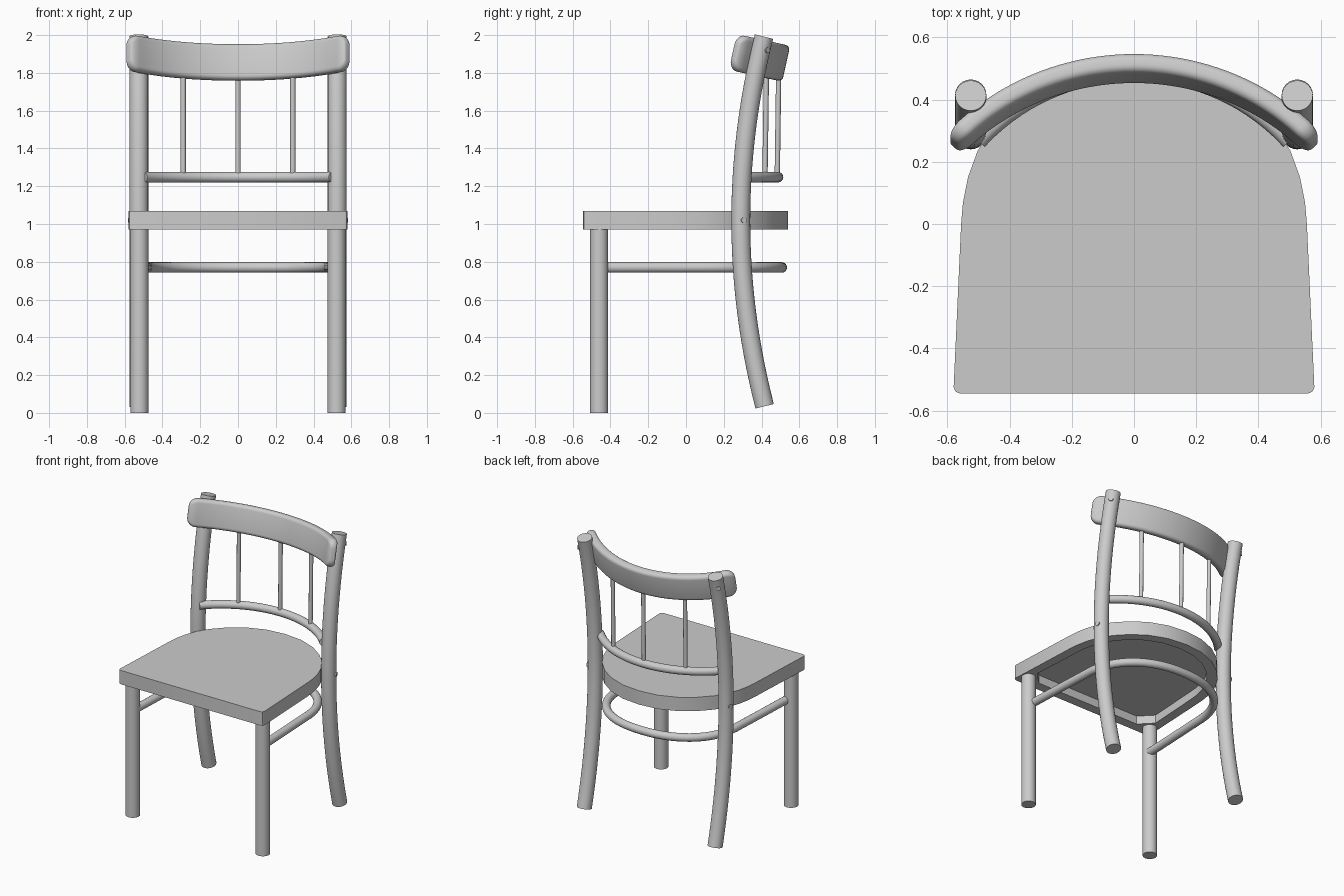
import bpy, bmesh, math
from mathutils import Vector

if "Cube" in bpy.data.objects:
    bpy.data.objects.remove(bpy.data.objects["Cube"])


def finish(name, bm, angle=40):
    bmesh.ops.recalc_face_normals(bm, faces=bm.faces)
    me = bpy.data.meshes.new(name)
    bm.to_mesh(me)
    bm.free()
    ob = bpy.data.objects.new(name, me)
    bpy.context.collection.objects.link(ob)
    bpy.ops.object.select_all(action='DESELECT')
    ob.select_set(True)
    bpy.context.view_layer.objects.active = ob
    bpy.ops.object.shade_smooth_by_angle(angle=math.radians(angle))
    return ob


def loft(name, rings, angle=40):
    """Skin a list of equal-length point rings and cap both ends."""
    bm = bmesh.new()
    vs = [[bm.verts.new(p) for p in ring] for ring in rings]
    n = len(vs[0])
    for a, b in zip(vs, vs[1:]):
        for i in range(n):
            j = (i + 1) % n
            bm.faces.new((a[i], a[j], b[j], b[i]))
    bm.faces.new(vs[0])
    bm.faces.new(vs[-1])
    return finish(name, bm, angle)


def tube(name, path, r, normal, sides=24):
    """Round tube along a planar path; normal is the plane's normal."""
    path = [Vector(p) for p in path]
    nrm = Vector(normal).normalized()
    rings = []
    for i, p in enumerate(path):
        t = (path[min(i + 1, len(path) - 1)] - path[max(i - 1, 0)]).normalized()
        side = t.cross(nrm)
        rings.append([p + r * (math.cos(a) * nrm + math.sin(a) * side)
                      for a in (2 * math.pi * k / sides for k in range(sides))])
    return loft(name, rings)


def leg_y(z):
    return 0.29 + 0.125 * ((z - 1.02) / 0.98) ** 2


# Legs and pegs
for sx, tag in ((-1, "left"), (1, "right")):
    tube("front_leg_" + tag, [(sx * 0.522, -0.46, 0), (sx * 0.522, -0.46, 1.02)], 0.048, (1, 0, 0))
    zs = [0.035 + 1.957 * i / 28 for i in range(29)]
    tube("back_leg_" + tag, [(sx * 0.525, leg_y(z), z) for z in zs], 0.05, (1, 0, 0))
    for part, z, az in (("upper_peg_", 1.92, 45), ("lower_peg_", 1.02, 20)):
        d = Vector((sx * math.cos(math.radians(az)), math.sin(math.radians(az)), 0))
        c = Vector((sx * 0.525, leg_y(z), z))
        tube(part + tag, [c + d * 0.03, c + d * 0.056], 0.016, (0, 0, 1), 16)

# Seat: flat top, hollow underneath, with corner blocks at the front
half = [(0.56, -0.545), (0.574, -0.539), (0.58, -0.525), (0.556, 0), (0.55, 0.07),
        (0.534, 0.15), (0.503, 0.235), (0.45, 0.32), (0.37, 0.405), (0.27, 0.475),
        (0.14, 0.525)]
outer = [Vector(p) for p in half] + [Vector((0, 0.54))]
outer += [Vector((-x, y)) for x, y in reversed(half)]
n = len(outer)
inner = []
for i, p in enumerate(outer):
    t = (outer[(i + 1) % n] - outer[i - 1]).normalized()
    inner.append(p + 0.07 * Vector((-t.y, t.x)))
for i, (x, y) in enumerate([(0.42, -0.475), (0.465, -0.43), (0.508, -0.385)]):
    inner[i], inner[n - 1 - i] = Vector((x, y)), Vector((-x, y))
loft("seat", [[(p.x, p.y, z) for p in ring] for ring, z in
              ((outer, 1.07), (outer, 0.97), (inner, 0.97), (inner, 1.03))], 30)

# Bent stretcher hoop below the seat
hoop = [(0.505, -0.45, 0.77), (0.495, -0.2, 0.77)]
for i in range(41):
    a = math.pi * i / 40
    c, s = math.cos(a), math.sin(a)
    hoop.append((0.482 * math.copysign(abs(c) ** 0.9, c), 0.08 + 0.427 * abs(s) ** 0.9, 0.77))
hoop += [(-0.495, -0.2, 0.77), (-0.505, -0.45, 0.77)]
tube("stretcher_hoop", hoop, 0.028, (0, 0, 1), 16)


# Curved lower back rail
def rail_y(x):
    return 0.487 - 0.68 + math.sqrt(0.68 ** 2 - x * x)


tube("lower_back_rail", [(x, rail_y(x), 1.248) for x in (0.5 - i / 32 for i in range(33))],
     0.028, (0, 0, 1), 16)

# Spindles
for x, tag in ((-0.29, "left"), (0, "middle"), (0.29, "right")):
    tube("spindle_" + tag, [(x, rail_y(x) - 0.004, 1.25), (x, rail_y(x) + 0.004, 1.82)],
         0.014, (1, 0, 0), 12)

# Top rail: rounded section swept on a tilted arc, with rounded ends
tilt = math.radians(12.5)
back = Vector((0, math.cos(tilt), -math.sin(tilt)))
up = Vector((0, math.sin(tilt), math.cos(tilt)))
base, R, H, T = Vector((0, 0.5, 1.855)), 0.8, 0.097, 0.031
L, C, RT = 0.81 * R, 0.055, 0.02
stations = []
for k in range(9):
    a = math.pi / 2 * (1 - k / 8)
    stations.append((-(L - C + C * math.sin(a)), C * (1 - math.cos(a)), RT * (1 - math.cos(a))))
flat = [(-(L - C) + 2 * (L - C) * i / 40, 0, 0) for i in range(1, 40)]
stations = stations + flat + [(-s, dh, dt) for s, dh, dt in reversed(stations)]
rings = []
for s, dh, dt in stations:
    h, t = H - dh, T - dt
    r = min(0.024, t * 0.9)
    phi = s / R
    ring = []
    for q, (su, sh) in enumerate(((1, 1), (-1, 1), (-1, -1), (1, -1))):
        for k in range(6):
            a = math.pi / 2 * (q + k / 5)
            u = su * (t - r) + r * math.cos(a)
            v = sh * (h - r) + r * math.sin(a)
            ring.append(base + Vector((1, 0, 0)) * (R + u) * math.sin(phi)
                        + back * ((R + u) * math.cos(phi) - R) + up * v)
    rings.append(ring)
loft("top_rail", rings)
